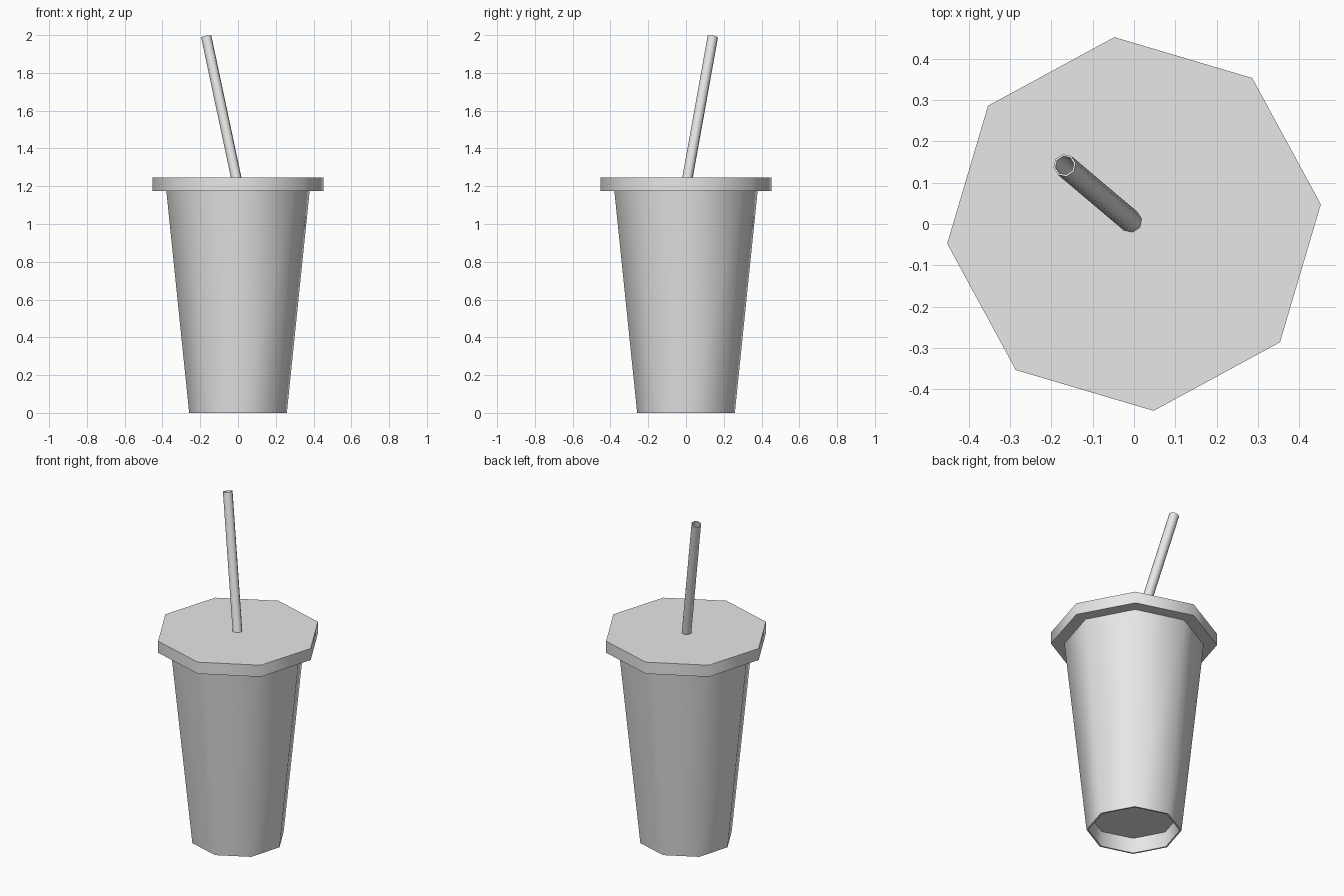
import bpy
import bmesh
import math
from mathutils import Vector

SIDES = 8
TURN = math.radians(6)

cube = bpy.data.objects.get("Cube")
if cube:
    bpy.data.objects.remove(cube, do_unlink=True)

grey = bpy.data.materials.new("plain_grey")
grey.use_nodes = True
grey.diffuse_color = (0.8, 0.8, 0.8, 1)
grey.node_tree.nodes["Principled BSDF"].inputs["Base Color"].default_value = (0.8, 0.8, 0.8, 1)


def lathe(name, profile, cap_start=True, cap_end=True):
    """Turn a list of (radius, height) rings into an eight-sided part."""
    bm = bmesh.new()
    rings = []
    for radius, height in profile:
        angles = [TURN + math.tau * i / SIDES for i in range(SIDES)]
        rings.append([bm.verts.new((radius * math.cos(a), radius * math.sin(a), height))
                      for a in angles])
    for low, high in zip(rings, rings[1:]):
        for i in range(SIDES):
            j = (i + 1) % SIDES
            bm.faces.new((low[i], low[j], high[j], high[i]))
    if cap_start:
        bm.faces.new(rings[0][::-1])
    if cap_end:
        bm.faces.new(rings[-1])
    bmesh.ops.recalc_face_normals(bm, faces=bm.faces)
    mesh = bpy.data.meshes.new(name)
    bm.to_mesh(mesh)
    bm.free()
    mesh.materials.append(grey)
    obj = bpy.data.objects.new(name, mesh)
    bpy.context.collection.objects.link(obj)
    bpy.ops.object.select_all(action='DESELECT')
    obj.select_set(True)
    bpy.context.view_layer.objects.active = obj
    bpy.ops.object.shade_smooth_by_angle(angle=math.radians(50))
    return obj


# Tapered cup with a recessed underside
lathe("cup", [(0.245, 0.09), (0.25, 0.0), (0.26, 0.0), (0.382, 1.18)])

# Flat overhanging lid
lathe("lid", [(0.455, 1.175), (0.455, 1.245)])

# Leaning hollow straw, starting just under the lid surface
base = Vector((0.0, 0.0, 1.2))
tip = Vector((-0.168, 0.142, 1.992))
length = (tip - base).length
straw = lathe("straw", [(0.023, 0.03), (0.023, length), (0.028, length), (0.028, 0.0)])
straw.location = base
straw.rotation_mode = 'QUATERNION'
straw.rotation_quaternion = (tip - base).to_track_quat('Z', 'Y')
